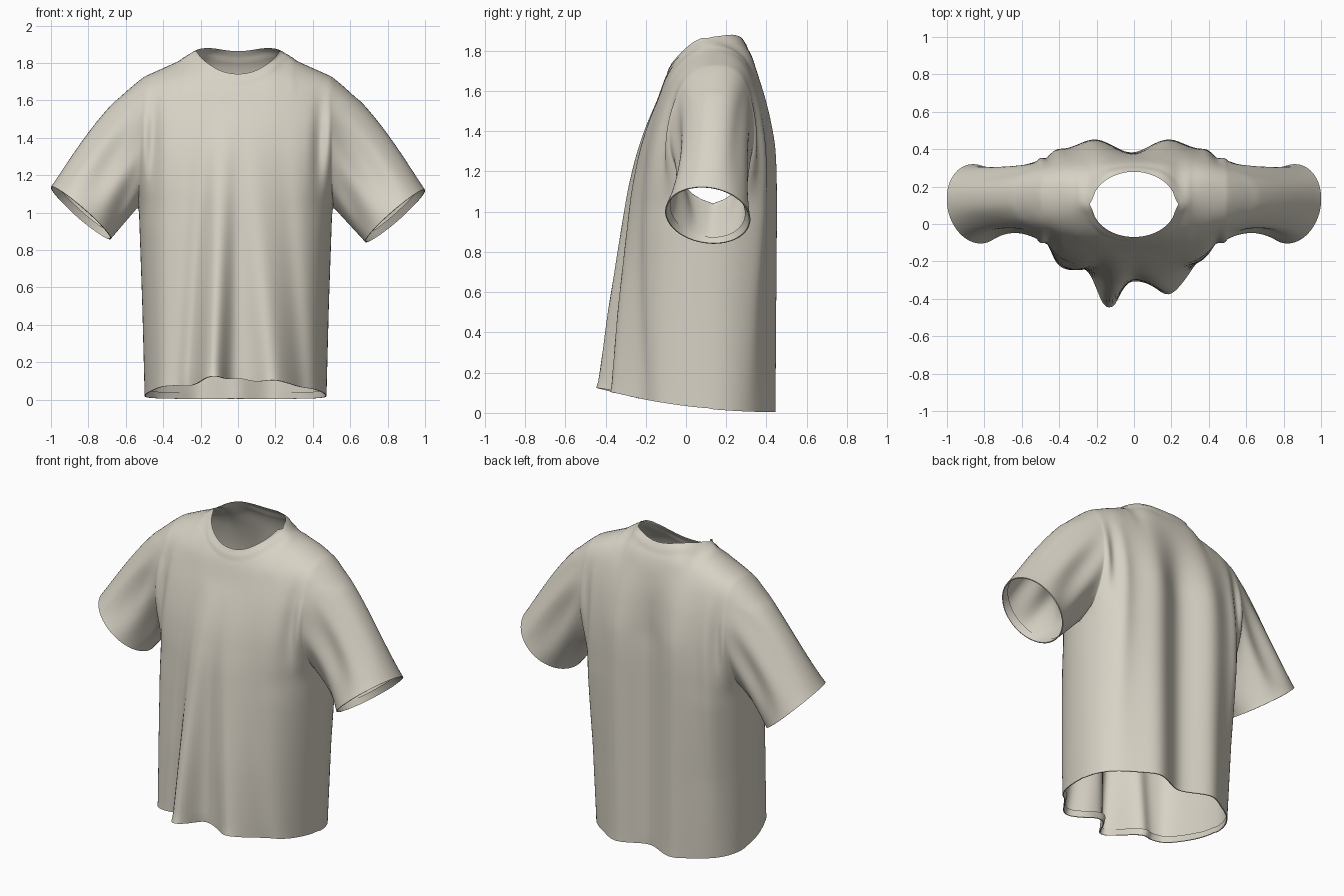
import bpy, bmesh, math
from mathutils import Vector

if "Cube" in bpy.data.objects:
    bpy.data.objects.remove(bpy.data.objects["Cube"])

ROWS, COLS, ARM, SLEEVE = 72, 90, 34, 26   # panel rows/columns, armpit row, sleeve rings


def interp(table, t):
    """Piecewise linear lookup in a list of (key, value)."""
    if t <= table[0][0]:
        return table[0][1]
    for (a, p), (b, q) in zip(table, table[1:]):
        if t <= b:
            return p + (q - p) * (t - a) / (b - a)
    return table[-1][1]


def soft(table, t):
    """Lookup with rounded corners."""
    h = min(.06, max(0, 1.88 - t))
    return sum(interp(table, t + h * k / 3) for k in range(-3, 4)) / 7


def bump(x, centre, width, power=2):
    return math.exp(-abs((x - centre) / width) ** power)


# Profiles by height: half width, middle line, front and back depth
WIDTH = [(0, .486), (.5, .499), (1.04, .518), (1.3, .58), (1.5, .62), (1.6, .62), (1.67, .6),
         (1.74, .5), (1.785, .4), (1.83, .3), (1.864, .222), (1.88, .19)]
MIDDLE = [(0, .13), (1.3, .14), (1.74, .165), (1.88, .15)]
FRONT = [(0, -.31), (.5, -.29), (1.1, -.25), (1.3, -.22), (1.45, -.18), (1.6, -.125),
         (1.72, -.075), (1.8, .02), (1.86, .1), (1.88, .14)]
BACK = [(0, .42), (1.2, .42), (1.4, .41), (1.58, .385), (1.73, .34), (1.82, .3), (1.86, .265), (1.88, .2)]
BACK_ROUND = [(0, 3.1), (.5, 3.6), (1, 5), (1.6, 2.5)]
FRONT_ROUND = [(0, 3.5), (.9, 3.5), (1.6, 2.5)]
SHOULDER = [(w, z) for z, w in reversed(WIDTH) if z >= 1.67]
COLUMN = [(0, .486), (.5, .499), (1.04, .518), (1.74, .5)]
NECK = .222


def folds(x, z, side):
    """Draped folds, deepest at the hem."""
    if side < 0:
        g = max(0, 1 - z / 1.55)
        y = -.155 * g * bump(x, -.125 + .04 * z, .068, 2.6)
        y -= .085 * g * bump(x, .21 - .1 * z, .085)
        y += .05 * g * bump(x, -.26 + .06 * z, .05) + .03 * g * bump(x, .36 - .08 * z, .05)
        y -= .03 * g * bump(x, -.4, .05)
    else:
        g = min(1, max(0, (1.72 - z) / .4))
        y = g * (.035 * (bump(x, -.2, .09) + bump(x, .2, .09)) - .04 * bump(x, 0, .09))
        y += .025 * g * min(1, z) * (bump(x, -.42, .05) + bump(x, .42, .05))
    # creases beside the armholes
    a = bump(z, 1.35, .22)
    return y + side * a * (.025 * bump(abs(x), .5, .03) - .025 * bump(abs(x), .44, .03))


def surface_y(x, z, side):
    """Depth of the front or back cloth at a point of the outline."""
    p = interp(FRONT_ROUND if side < 0 else BACK_ROUND, z)
    round_off = math.sqrt(max(0, 1 - min(1, abs(x) / interp(WIDTH, z)) ** p))
    mid = soft(MIDDLE, z)
    depth = soft(FRONT if side < 0 else BACK, z) - mid
    return mid + depth * round_off + folds(x, z, side) * min(1, round_off * 1.5)


def panel_point(s, row, side):
    v, x_top = row / ROWS, s * .5
    if abs(x_top) >= NECK:     # shoulder seam
        z_top = interp(SHOULDER, abs(x_top))
        t = min(1, (abs(x_top) - NECK) / .16)
        y_top = .105 + (soft(MIDDLE, z_top) - .105) * t * t * (3 - 2 * t)
    else:                      # oval neck opening
        k = (x_top / NECK) ** 2
        z_top = 1.74 + .124 * k ** 1.15 if side < 0 else 1.86 + .056 * k * (1 - k) + .004 * k
        y_top = .105 + side * .17 * math.sqrt(1 - k)
    edge = abs(s) > .9999
    y_hem = .13 if edge else surface_y(s * .486, .05, side)
    z_hem = .004 + .115 * ((.45 - y_hem) / .89) ** 2
    if side < 0:
        z_hem += .025 * bump(s, .02, .16)
    z = z_hem + (z_top - z_hem) * (1 - (1 - v) ** 1.35)
    x = s * interp(COLUMN, z)
    if edge and row <= ARM:
        y = soft(MIDDLE, z)
    elif row == ROWS:
        y = y_top
    else:
        y = surface_y(x, z, side) + (y_top - surface_y(x_top, z_top, side)) * v ** 10
    x -= .013 * min(1, max(0, (1.7 - z) / .5))
    return Vector((x, y, z))


bm = bmesh.new()


def quads(grid):
    for a, b in zip(grid, grid[1:]):
        for i in range(len(a) - 1):
            q = (a[i], a[i + 1], b[i + 1], b[i])
            if len(set(q)) == 4:
                bm.faces.new(q)


# Front and back panels
panels = {}
for side in (-1, 1):
    grid = []
    for r in range(ROWS + 1):
        grid.append([bm.verts.new(panel_point(math.sin(math.pi / 2 * (2 * c / COLS - 1)), r, side))
                     for c in range(COLS + 1)])
    panels[side] = grid
    quads(grid)

# Sleeves lofted from each armhole to its cuff
for sx, col in ((-1, 0), (1, COLS)):
    loop = [panels[-1][r][col] for r in range(ARM, ROWS + 1)]
    loop += [panels[1][r][col] for r in range(ROWS - 1, ARM - 1, -1)]
    n = len(loop) - 1
    rings = [loop]
    for k in range(1, SLEEVE + 1):
        t, ring = k / SLEEVE, []
        for i, vert in enumerate(loop):
            th = 2 * math.pi * i / n
            c, sn = math.cos(th), math.sin(th)
            cuff = Vector((sx * (.84 - .16 * c - .02 * sn), .108 - .212 * sn,
                           .99 - .14 * c + .02 * sn - .008 * sx))
            top = (1 - c) / 2
            p = vert.co.lerp(cuff, t)
            arc = 4 * t * (1 - t)
            p += Vector((sx * .7, 0, .7)) * (.036 * arc * (1.4 - .8 * t) * top ** 2)
            # narrowed middle and soft creases running down the sleeve
            p.y += arc * ((.05 if sn > 0 else .02) * sn)
            p.y -= math.sin(6 * th + 1) * .014 * arc * sn
            ring.append(bm.verts.new(p))
        rings.append(ring)
    quads(rings)

bmesh.ops.remove_doubles(bm, verts=bm.verts[:], dist=.0004)


def face_outward():
    bmesh.ops.recalc_face_normals(bm, faces=bm.faces[:])
    probe = min(bm.faces, key=lambda f: (f.calc_center_median() - Vector((0, -.25, .9))).length)
    if probe.normal.y > 0:
        bmesh.ops.reverse_faces(bm, faces=bm.faces[:])
    bm.normal_update()


# Relax the cloth, more so over the shoulders
face_outward()
inner = [v for v in bm.verts if not v.is_boundary]
shoulders = [v for v in inner if v.co.z > 1.6 and .3 < abs(v.co.x) < .7]
for group, count in ((inner, 5), (shoulders, 14)):
    for _ in range(count):
        bmesh.ops.smooth_vert(bm, verts=group, factor=.5, use_axis_x=True, use_axis_y=True, use_axis_z=True)
bm.normal_update()

# Raised collar band
rim = [v.co.copy() for v in bm.verts if v.is_boundary and v.co.z > 1.6]
lift = []
for v in bm.verts:
    if v.co.z > 1.6 and abs(v.co.x) < .32:
        d = min((v.co - r).length for r in rim)
        if d < .06:
            lift.append((v, v.normal * .005 * min(1, (.06 - d) / .015)))
for v, offset in lift:
    v.co += offset

# Turned-in hems at the bottom and the cuffs
bm.normal_update()
edges = [e for e in bm.edges if e.is_boundary and e.verts[0].co.z < 1.5]
normals = {tuple(round(c, 5) for c in v.co): v.normal.copy() for e in edges for v in e.verts}
for step in range(2):
    out = bmesh.ops.extrude_edge_only(bm, edges=edges)["geom"]
    for v in [g for g in out if isinstance(g, bmesh.types.BMVert)]:
        if step == 0:
            v.co -= normals[tuple(round(c, 5) for c in v.co)] * .006
        elif abs(v.co.x) > .6:
            v.co += Vector((-.025 * math.copysign(1, v.co.x), .1 * (.108 - v.co.y), .03))
        else:
            v.co.z += .035
            v.co.y += .012 if v.co.y < 0 else 0
    edges = [g for g in out if isinstance(g, bmesh.types.BMEdge)]
face_outward()

mesh = bpy.data.meshes.new("shirt")
bm.to_mesh(mesh)
bm.free()
shirt = bpy.data.objects.new("shirt", mesh)
bpy.context.collection.objects.link(shirt)

cloth = bpy.data.materials.new("warm grey cloth")
cloth.diffuse_color = (.69, .65, .56, 1)
cloth.use_nodes = True
cloth.node_tree.nodes["Principled BSDF"].inputs["Base Color"].default_value = cloth.diffuse_color
mesh.materials.append(cloth)

bpy.context.view_layer.objects.active = shirt
shirt.select_set(True)
bpy.ops.object.shade_smooth_by_angle(angle=math.radians(60))
